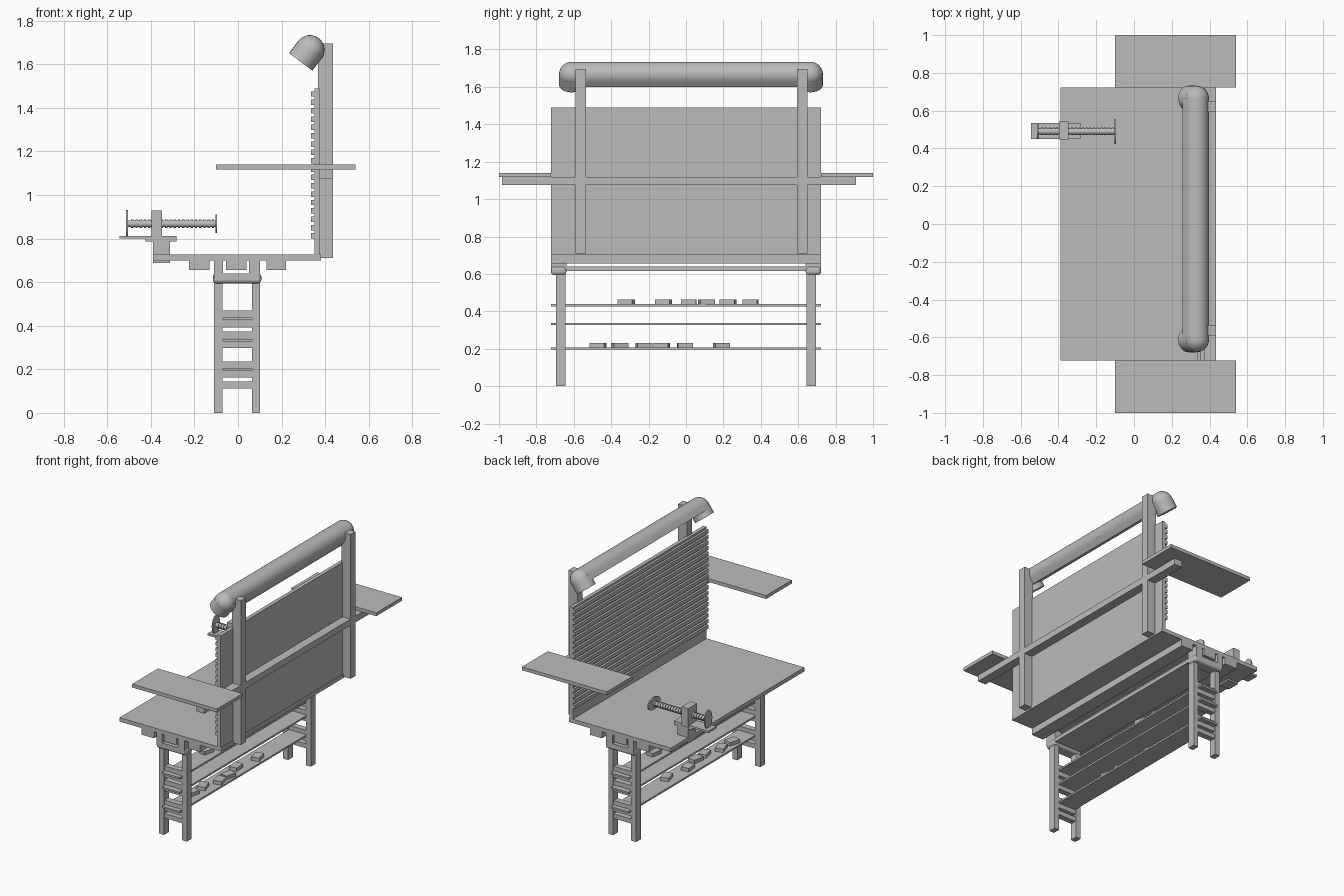
import bpy, bmesh, math, random
from mathutils import Vector, Matrix

cube = bpy.data.objects.get("Cube")
if cube:
    bpy.data.objects.remove(cube, do_unlink=True)
random.seed(4)

grey = bpy.data.materials.new("plain_grey")
grey.use_nodes = True
GREY = (0.5, 0.5, 0.5, 1)
grey.diffuse_color = GREY
grey.node_tree.nodes["Principled BSDF"].inputs["Base Color"].default_value = GREY


def finish(name, bm, smooth=False):
    bmesh.ops.recalc_face_normals(bm, faces=bm.faces)
    mesh = bpy.data.meshes.new(name)
    bm.to_mesh(mesh)
    bm.free()
    mesh.materials.append(grey)
    ob = bpy.data.objects.new(name, mesh)
    bpy.context.collection.objects.link(ob)
    if smooth:
        bpy.ops.object.select_all(action='DESELECT')
        ob.select_set(True)
        bpy.context.view_layer.objects.active = ob
        bpy.ops.object.shade_smooth_by_angle(angle=math.radians(35))
    return ob


def box(name, x, y, z, turn=0):
    """Box from three (low, high) ranges, optionally turned about z."""
    size = [b - a for a, b in (x, y, z)]
    mid = Vector([(a + b) / 2 for a, b in (x, y, z)])
    bm = bmesh.new()
    bmesh.ops.create_cube(bm, size=1, matrix=Matrix.Translation(mid)
                          @ Matrix.Rotation(turn, 4, 'Z') @ Matrix.Diagonal((*size, 1)))
    return finish(name, bm)


def rod(name, start, end, r, scale=(1, 1), sides=24):
    """Cylinder between two points, optionally with an oval section."""
    a, b = Vector(start), Vector(end)
    rot = (b - a).to_track_quat('Z', 'Y').to_matrix().to_4x4()
    bm = bmesh.new()
    bmesh.ops.create_cone(bm, cap_ends=True, segments=sides, radius1=r, radius2=r,
                          depth=(b - a).length, matrix=Matrix.Translation((a + b) / 2)
                          @ rot @ Matrix.Diagonal((*scale, 1, 1)))
    return finish(name, bm, True)


HALF = 0.722
FULL = (-HALF, HALF)

# Table top, its long beams and the trestle board
box("table_top", (-0.39, 0.38), FULL, (0.70, 0.727))
for i, x in enumerate([(-0.225, -0.13), (-0.055, 0.04), (0.13, 0.22)]):
    box(f"table_beam_{i}", x, FULL, (0.655, 0.70))
box("trestle_board", (-0.11, 0.1), FULL, (0.615, 0.64))

# Trestles: legs, rounded caps, beam holders and rungs
RUNGS = (0.113, 0.163, 0.205, 0.298, 0.342, 0.393, 0.438)
for side, end in ((-1, "front"), (1, "back")):
    def span(a, b):
        return tuple(sorted((side * a, side * b)))
    cap = box(f"{end}_trestle_cap", (-0.115, 0.107), span(0.64, HALF), (0.595, 0.64))
    bev = cap.modifiers.new("rounding", 'BEVEL')
    bev.width, bev.segments = 0.015, 3
    for k, x in enumerate([(-0.11, -0.072), (0.064, 0.1)]):
        box(f"{end}_leg_{k}", x, span(0.645, 0.695), (0, 0.6))
    for k, x in enumerate([(-0.11, -0.068), (0.05, 0.1)]):
        box(f"{end}_beam_holder_{k}", x, span(0.64, HALF), (0.63, 0.70))
    for k, z in enumerate(RUNGS):
        box(f"{end}_rung_{k}", (-0.072, 0.064), span(0.65, 0.69), (z, z + 0.031))

# Storage shelves between the trestles, with loose blocks
for i, z in enumerate((0.195, 0.327, 0.426)):
    box(f"lower_shelf_{i}", (-0.07, 0.063), FULL, (z, z + 0.012))
SPOTS = {0.438: (-0.32, -0.12, 0.015, 0.11, 0.225, 0.345),
         0.207: (-0.47, -0.355, -0.225, -0.13, -0.005, 0.19)}
for z, spots in SPOTS.items():
    for i, y in enumerate(spots):
        x = random.uniform(-0.03, 0.03)
        box(f"block_{z}_{i}", (x - 0.028, x + 0.028), (y - 0.04, y + 0.04),
            (z, z + 0.024), random.uniform(-0.35, 0.35))

# Back panel with horizontal slats
box("back_panel", (0.35, 0.375), FULL, (0.70, 1.49))
PITCH = 0.0383
for i in range(18):
    z = 0.80 + i * PITCH
    box(f"panel_slat_{i}", (0.335, 0.352), FULL, (z, z + 0.025))

# Posts, cross beam and side shelves
for name, y in (("front_post", (-0.59, -0.535)), ("back_post", (0.594, 0.65))):
    box(name, (0.367, 0.435), y, (0.71, 1.695))
box("cross_beam", (0.375, 0.435), (-0.985, 0.91), (1.075, 1.118))
box("front_side_shelf", (-0.10, 0.54), (-1, -HALF), (1.117, 1.14))
box("back_side_shelf", (-0.10, 0.54), (HALF, 1), (1.117, 1.14))

# Lamp: half-round hood with two down-turned round ends
R = 0.067
down = Vector((-0.6, 0, -0.8))
across = Vector((0.8, 0, -0.6))
centre = Vector((0.33, 0, 1.667))
y0, y1 = -0.612, 0.665
bm = bmesh.new()
arc = [centre + across * R * math.cos(t) - down * R * math.sin(t)
       for t in (math.pi * k / 16 for k in range(17))]
arc = ([centre + across * R + down * 0.034] + arc + [centre - across * R + down * 0.034])
face = bm.faces.new([bm.verts.new(p + Vector((0, y0, 0))) for p in arc])
out = bmesh.ops.extrude_face_region(bm, geom=[face])
bmesh.ops.translate(bm, vec=(0, y1 - y0, 0),
                    verts=[v for v in out["geom"] if isinstance(v, bmesh.types.BMVert)])
if face.is_valid is False or len(bm.faces) == len(arc) + 1:
    bmesh.ops.holes_fill(bm, edges=bm.edges)
finish("lamp_hood", bm, True)
for name, y in (("front_lamp_end", y0), ("back_lamp_end", y1)):
    c = centre + Vector((0, y, 0))
    rod(name, c, c + down * 0.07, R)
    bm = bmesh.new()
    bmesh.ops.create_uvsphere(bm, u_segments=24, v_segments=12, radius=R,
                              matrix=Matrix.Translation(c))
    finish(name + "_elbow", bm, True)

# Vise: clamp around the table edge, slide plate, jaw and threaded screw
VY = (0.45, 0.535)
box("clamp_block", (-0.39, -0.312), VY, (0.688, 0.788))
box("clamp_plate", (-0.425, -0.283), VY, (0.786, 0.80))
box("vise_slide", (-0.545, -0.283), VY, (0.80, 0.813))
box("vise_jaw", (-0.397, -0.348), (0.447, 0.543), (0.80, 0.93))
SY, SZ = 0.49, 0.868
rod("vise_screw", (-0.51, SY, SZ), (-0.1, SY, SZ), 0.015, sides=16)
for i in range(20):
    x = -0.49 + i * 0.0195
    rod(f"screw_thread_{i}", (x, SY, SZ), (x + 0.01, SY, SZ), 0.02, sides=16)


def oval(name, x, ry, rz):
    ob = rod(name, (0, 0, -0.004), (0, 0, 0.004), 1, sides=32)
    ob.matrix_world = (Matrix.Translation((x, SY, SZ)) @ Matrix.Rotation(math.pi / 2, 4, 'Y')
                       @ Matrix.Diagonal((rz, ry, 1, 1)))


oval("screw_outer_disc", -0.51, 0.04, 0.063)
oval("screw_handle_disc", -0.1, 0.066, 0.042)
